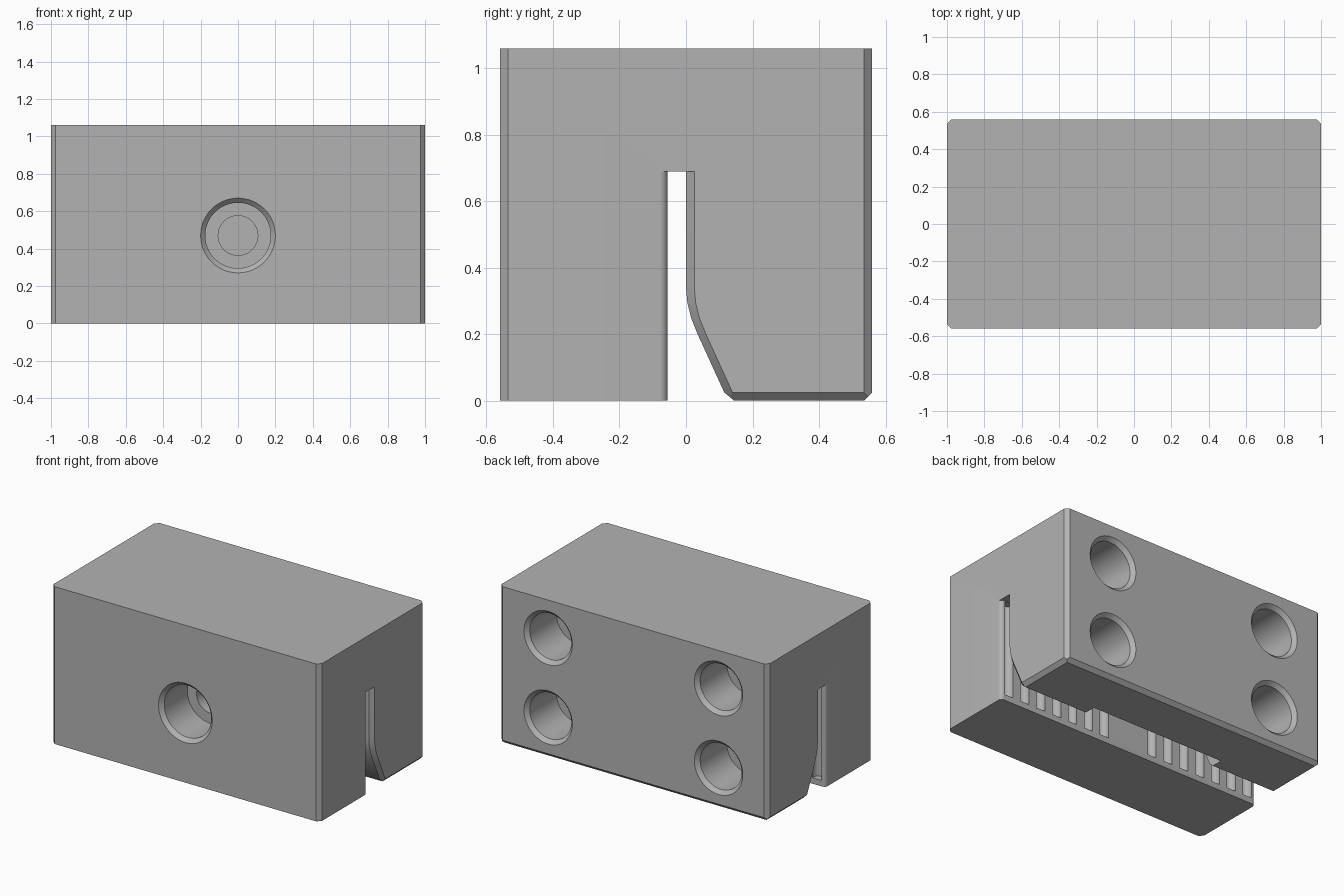
import bpy, bmesh
from math import sin, cos, pi, radians, sqrt

cube = bpy.data.objects.get("Cube")
if cube:
    bpy.data.objects.remove(cube, do_unlink=True)

W, D, H = 1.0, 0.56, 1.06      # half width, half depth, height
C = 0.025                      # edge chamfer
SLOT_TOP, SLOT_FRONT = 0.69, -0.055


def loft(name, rings):
    """Closed solid through rings that have equal point counts."""
    bm = bmesh.new()
    loops = [[bm.verts.new(p) for p in ring] for ring in rings]
    n = len(loops[0])
    for a, b in zip(loops, loops[1:]):
        for i in range(n):
            bm.faces.new((a[i], a[(i + 1) % n], b[(i + 1) % n], b[i]))
    bm.faces.new(loops[0][::-1])
    bm.faces.new(loops[-1])
    bmesh.ops.recalc_face_normals(bm, faces=bm.faces)
    mesh = bpy.data.meshes.new(name)
    bm.to_mesh(mesh)
    bm.free()
    obj = bpy.data.objects.new(name, mesh)
    bpy.context.collection.objects.link(obj)
    return obj


def turned(name, x, z, profile, sides=48):
    """Round solid along y from (y, radius) pairs."""
    angles = [2 * pi * i / sides for i in range(sides)]
    return loft(name, [[(x + r * cos(a), y, z + r * sin(a)) for a in angles]
                       for y, r in profile])


def cut(target, cutter):
    cutter.hide_render = True
    mod = target.modifiers.new("cut", 'BOOLEAN')
    mod.operation = 'DIFFERENCE'
    mod.solver = 'EXACT'
    mod.object = cutter
    bpy.context.view_layer.objects.active = target
    bpy.ops.object.modifier_apply(modifier=mod.name)
    bpy.data.objects.remove(cutter, do_unlink=True)


# Block with chamfered upright edges
outline = [(W - C, -D), (W, C - D), (W, D - C), (W - C, D)]
outline += [(-x, y) for x, y in reversed(outline)]
body = loft("clamp_block", [[(x, y, z) for x, y in outline] for z in (0, H)])

# Belt slot with a flared rear wall; its ends open out at the sides
rear = [(0, SLOT_TOP), (0, 0.34), (0.004, 0.295), (0.015, 0.25), (0.035, 0.2),
        (0.115, C), (0.145, 0), (0.17, -C)]


def slot_ring(x):
    past = max(0, abs(x) - (W - C))
    front = SLOT_FRONT - C + sqrt(max(0, C * C - past * past))
    ring = [(x, front, -C), (x, front, SLOT_TOP)]
    return ring + [(x, y + past, z) for y, z in rear]


half = [W - C + C * sin(radians(a)) for a in (90, 75, 60, 45, 30, 15, 0)]
stations = [-x for x in half] + half[::-1]
rings = [slot_ring(x) for x in stations]
for ring, sign in ((rings[0], -1), (rings[-1], 1)):
    end = [(sign * (W + C), y, z) for _, y, z in ring]
    rings.insert(0 if sign < 0 else len(rings), end)
cut(body, loft("slot_cutter", rings))

# Shallow central relief in the rear jaw, with chamfered mouth
relief = [(0.5, -0.03), (0.5, 0.22), (-0.5, 0.22), (-0.5, -0.03)]
cut(body, loft("relief_cutter", [[(x, y, z) for x, y in relief]
                                 for z in (-C, SLOT_TOP - 0.002)]))

# Bevels under the rear jaw
for s in (-1, 1):
    wedge = [(W - 2 * C, -C), (W + C, -C), (W + C, 2 * C)]
    cut(body, loft("side_bevel_cutter", [[(s * x, y, z) for x, z in wedge]
                                         for y in (0.05, D + 0.1)]))
wedge = [(D - 2 * C, -C), (D + C, -C), (D + C, 2 * C)]
cut(body, loft("back_bevel_cutter", [[(x, y, z) for y, z in wedge]
                                     for x in (-W - 0.1, W + 0.1)]))

# Tooth grooves in the front jaw
for s in (-1, 1):
    for k in range(7):
        x = s * (0.1875 + 0.125 * k)
        pts = [(x + 0.035 * cos(a), -0.067 + 0.035 * sin(a))
               for a in (2 * pi * i / 20 for i in range(20))]
        cut(body, loft("groove_cutter", [[(px, py, z) for px, py in pts]
                                         for z in (0.04, SLOT_TOP - 0.003)]))

# Countersunk screw hole in the front
cut(body, turned("screw_cutter", 0, 0.47,
                 [(-D - 0.01, 0.21), (C - D, 0.175), (-0.29, 0.175),
                  (-0.29, 0.106), (0.35, 0.106)]))

# Four blind holes in the back
for x in (-0.635, 0.635):
    for z in (0.27, 0.805):
        cut(body, turned("back_hole_cutter", x, z,
                         [(D + 0.01, 0.19), (D - C, 0.155), (D - 0.31, 0.155)]))

# Grey finish
grey = bpy.data.materials.new("plain_grey")
grey.use_nodes = True
colour = (0.45, 0.45, 0.45, 1)
grey.diffuse_color = colour
grey.node_tree.nodes["Principled BSDF"].inputs["Base Color"].default_value = colour
body.data.materials.clear()
body.data.materials.append(grey)
for p in body.data.polygons:
    p.material_index = 0

bpy.ops.object.select_all(action='DESELECT')
body.select_set(True)
bpy.context.view_layer.objects.active = body
bpy.ops.object.shade_smooth_by_angle(angle=radians(30))
